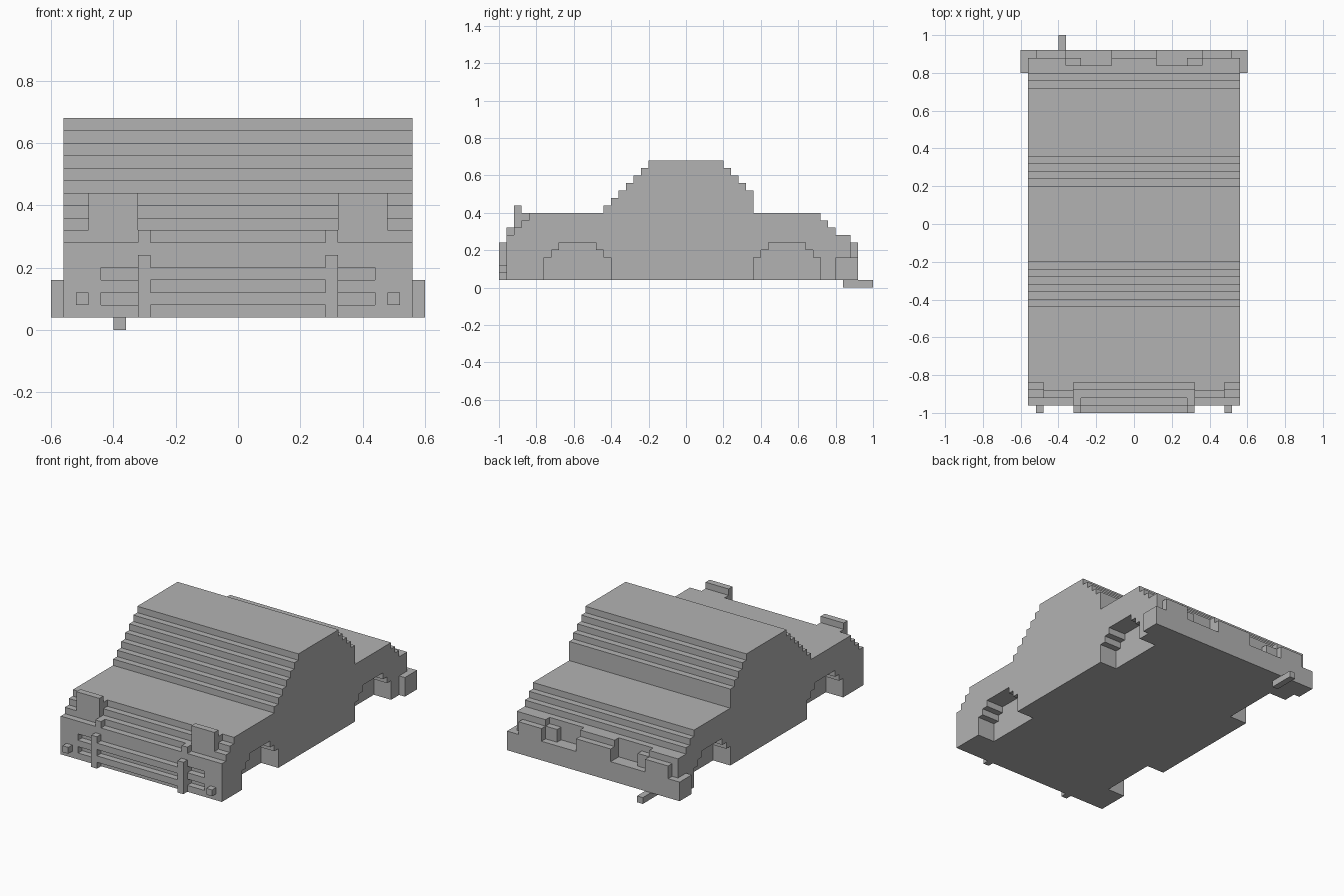
import bpy
import bmesh

U = 0.04  # edge of one block

old = bpy.data.objects.get("Cube")
if old:
    bpy.data.objects.remove(old, do_unlink=True)

grey = bpy.data.materials.new("plain_grey")
grey.use_nodes = True
COLOUR = (0.45, 0.45, 0.45, 1)
grey.diffuse_color = COLOUR
grey.node_tree.nodes["Principled BSDF"].inputs["Base Color"].default_value = COLOUR


def finish(name, bm):
    bmesh.ops.recalc_face_normals(bm, faces=bm.faces)
    mesh = bpy.data.meshes.new(name)
    bm.to_mesh(mesh)
    bm.free()
    mesh.materials.append(grey)
    obj = bpy.data.objects.new(name, mesh)
    bpy.context.collection.objects.link(obj)
    return obj


def box(name, x, y, z):
    """Box from ranges given in blocks."""
    bm = bmesh.new()
    bmesh.ops.create_cube(bm, size=1)
    for v in bm.verts:
        v.co = [U * (r[0] if c < 0 else r[1]) for c, r in zip(v.co, (x, y, z))]
    return finish(name, bm)


def pair(name, x, y, z):
    """The same box on the left and right."""
    return [box("left_" + name, x, y, z),
            box("right_" + name, (-x[1], -x[0]), y, z)]


def stairs(name, x, steps, end, base):
    """Stepped side profile, (start, height) per step, extruded across x."""
    outline = [(steps[0][0], base)]
    for i, (y, z) in enumerate(steps):
        stop = steps[i + 1][0] if i + 1 < len(steps) else end
        outline += [(y, z), (stop, z)]
    outline.append((end, base))
    bm = bmesh.new()
    face = bm.faces.new([bm.verts.new((x[0] * U, y * U, z * U)) for y, z in outline])
    out = bmesh.ops.extrude_face_region(bm, geom=[face])
    moved = [g for g in out["geom"] if isinstance(g, bmesh.types.BMVert)]
    bmesh.ops.translate(bm, verts=moved, vec=((x[1] - x[0]) * U, 0, 0))
    return finish(name, bm)


# Body: stepped nose, hood, windscreen, roof, rear window and boot
steps = [(-24, 7), (-23, 8), (-22, 9), (-21, 10)]
steps += [(-11 + i, 11 + i) for i in range(7)]
steps += [(5 + i, 16 - i) for i in range(4)]
steps += [(9, 10), (18, 9), (19, 8), (20, 7)]
body = stairs("body", (-14, 14), steps, 22, 1)

# Cutters: wheel arches, grille slots, rear lamp recesses
cutters = []
for label, start in (("front", -19), ("rear", 9)):
    arch = [(start, 4), (start + 1, 5), (start + 2, 6), (start + 7, 5), (start + 8, 4)]
    for side, x in (("left", (11, 15)), ("right", (-15, -11))):
        cutters.append(stairs(f"{label}_{side}_arch_cutter", x, arch, start + 9, 0))
for z in (2, 4):
    cutters += pair("slot_cutter", (8, 11), (-26, -23), (z, z + 1))
cutters += pair("lamp_recess_cutter", (3, 9), (21, 23), (4, 8))

for cutter in cutters:
    mod = body.modifiers.new("cut", "BOOLEAN")
    mod.operation = "DIFFERENCE"
    mod.solver = "EXACT"
    mod.object = cutter
    cutter.hide_render = True
    cutter.hide_viewport = True

# Headlights on the hood edge
pair("headlight", (8, 12), (-23, -22), (8, 11))
pair("headlight_base", (8, 12), (-22, -21), (9, 10))

# Grille with posts, bars and small lamps
pair("grille_post", (7, 8), (-25, -24), (1, 6))
pair("grille_post_cap", (7, 8), (-24, -23), (7, 8))
pair("fog_lamp", (12, 13), (-25, -24), (2, 3))
for label, z in (("lower", 2), ("upper", 4)):
    box(label + "_grille_bar", (-7, 7), (-25, -24), (z, z + 1))

# Rear bumper with wrapped corners and raised panels
box("rear_bumper", (-15, 15), (22, 23), (1, 4))
pair("bumper_corner", (14, 15), (20, 22), (1, 4))
box("rear_centre_panel", (-3, 3), (22, 23), (4, 6))
pair("rear_side_panel", (9, 13), (22, 23), (4, 6))
pair("rear_lamp", (7, 9), (21, 22), (4, 6))

# Exhaust pipe under the right rear
box("exhaust_pipe", (-10, -9), (21, 25), (0, 1))
